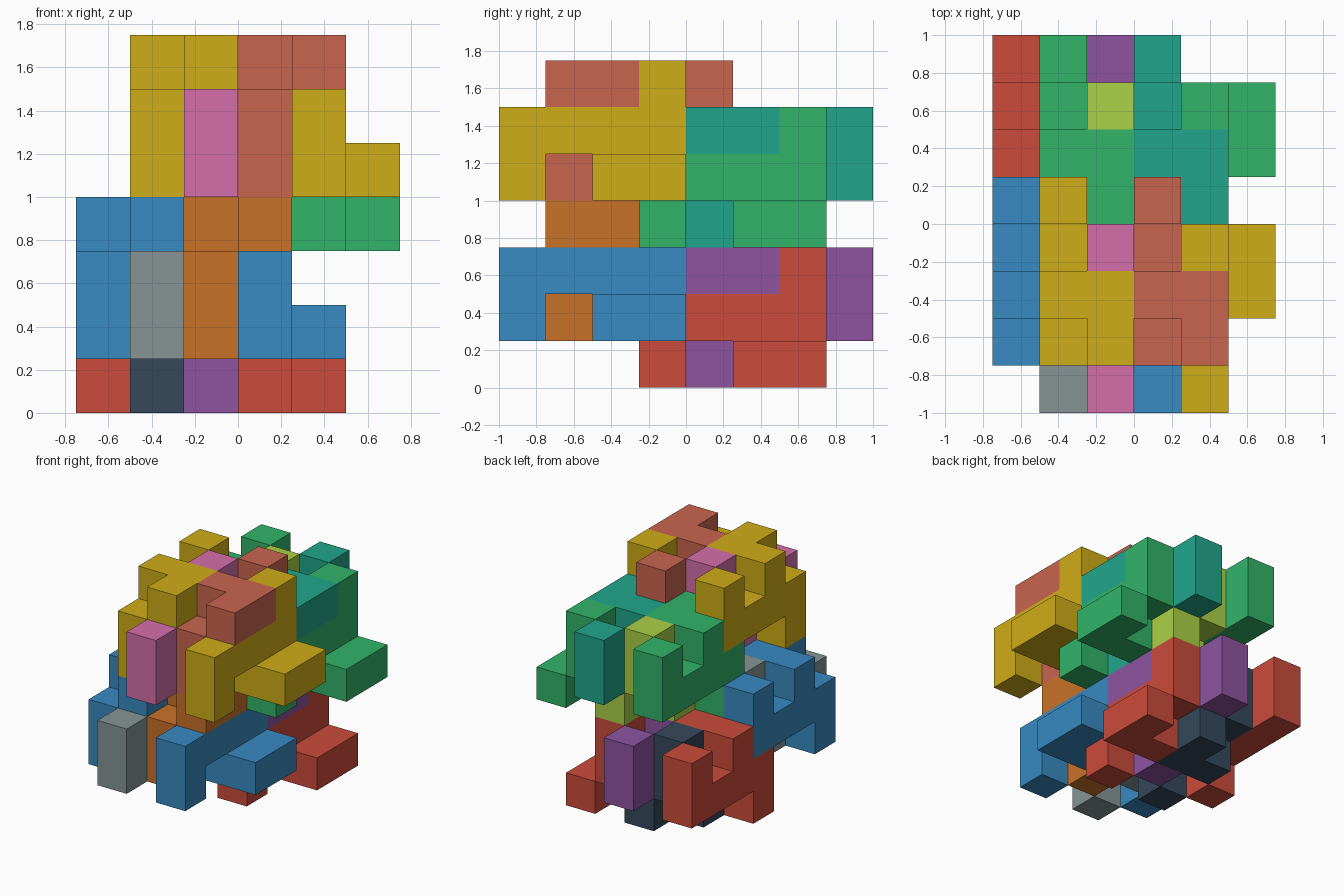
import bpy, bmesh
from mathutils import Vector

if "Cube" in bpy.data.objects:
    bpy.data.objects.remove(bpy.data.objects["Cube"])

CELL = 0.25
ORIGIN = Vector((-0.75, -1.0, 0.0))

# One hooked nine-cube piece: bar, foot, two uprights and a sideways hook
HOOK = [(0, j, 1) for j in range(1, 5)] + [
    (0, 1, 0), (0, 4, 2), (0, 2, 2), (1, 2, 2), (1, 1, 2)]
# The same piece turned upside down (half turn about x)
HOOK_FLIPPED = [(i, 3 - (j - 1), 2 - k) for i, j, k in HOOK]


def linear(c):
    return ((c / 255 + 0.055) / 1.055) ** 2.4


def material(name, rgb):
    mat = bpy.data.materials.new(name)
    mat.diffuse_color = (*[linear(c) for c in rgb], 1)
    mat.use_nodes = True
    mat.node_tree.nodes["Principled BSDF"].inputs["Base Color"].default_value = mat.diffuse_color
    return mat


def cube_piece(name, cells, offset, mat):
    """Join unit cubes into one clean shell, without inner faces."""
    bm = bmesh.new()
    filled = set(cells)
    for cell in cells:
        centre = Vector(cell) + Vector((0.5, 0.5, 0.5))
        for axis in range(3):
            for sign in (-1, 1):
                n = Vector((0, 0, 0))
                n[axis] = sign
                if tuple(int(c + d) for c, d in zip(cell, n)) in filled:
                    continue
                u = Vector((0, 0, 0))
                u[(axis + 1) % 3] = 0.5
                v = n.cross(u)
                mid = centre + n * 0.5
                bm.faces.new([bm.verts.new((mid + a * u + b * v) * CELL)
                              for a, b in ((-1, -1), (1, -1), (1, 1), (-1, 1))])
    bmesh.ops.remove_doubles(bm, verts=bm.verts, dist=0.001)
    bmesh.ops.dissolve_limit(bm, angle_limit=0.01, verts=bm.verts, edges=bm.edges)
    mesh = bpy.data.meshes.new(name)
    bm.to_mesh(mesh)
    bm.free()
    mesh.materials.append(mat)
    obj = bpy.data.objects.new(name, mesh)
    obj.location = ORIGIN + Vector(offset) * CELL
    bpy.context.collection.objects.link(obj)


# Four interlocking clusters: name, cell offset, colours (outer, second, third)
CLUSTERS = [
    ("lower_back", (0, 3, 0),
     [("red", (203, 75, 60)), ("slate", (53, 72, 91)), ("purple", (142, 84, 160))]),
    ("lower_front", (0, 0, 1),
     [("blue", (56, 138, 194)), ("grey", (134, 148, 148)), ("orange", (202, 114, 40))]),
    ("upper_back", (1, 3, 3),
     [("green", (50, 180, 105)), ("lime", (170, 209, 70)), ("teal", (33, 166, 140))]),
    ("upper_front", (1, 0, 4),
     [("yellow", (207, 173, 24)), ("pink", (213, 111, 170)), ("salmon", (201, 101, 79))]),
]

# Each cluster: upright and flipped pieces side by side along x
LAYOUT = [("outer_left_piece", HOOK, 0, 0), ("inner_left_piece", HOOK_FLIPPED, 1, 1),
          ("inner_right_piece", HOOK, 2, 2), ("outer_right_piece", HOOK_FLIPPED, 3, 0)]

for cluster, (x, y, z), colours in CLUSTERS:
    mats = [material(n, rgb) for n, rgb in colours]
    for part, cells, dx, c in LAYOUT:
        cube_piece(f"{cluster}_{part}", cells, (x + dx, y, z), mats[c])
